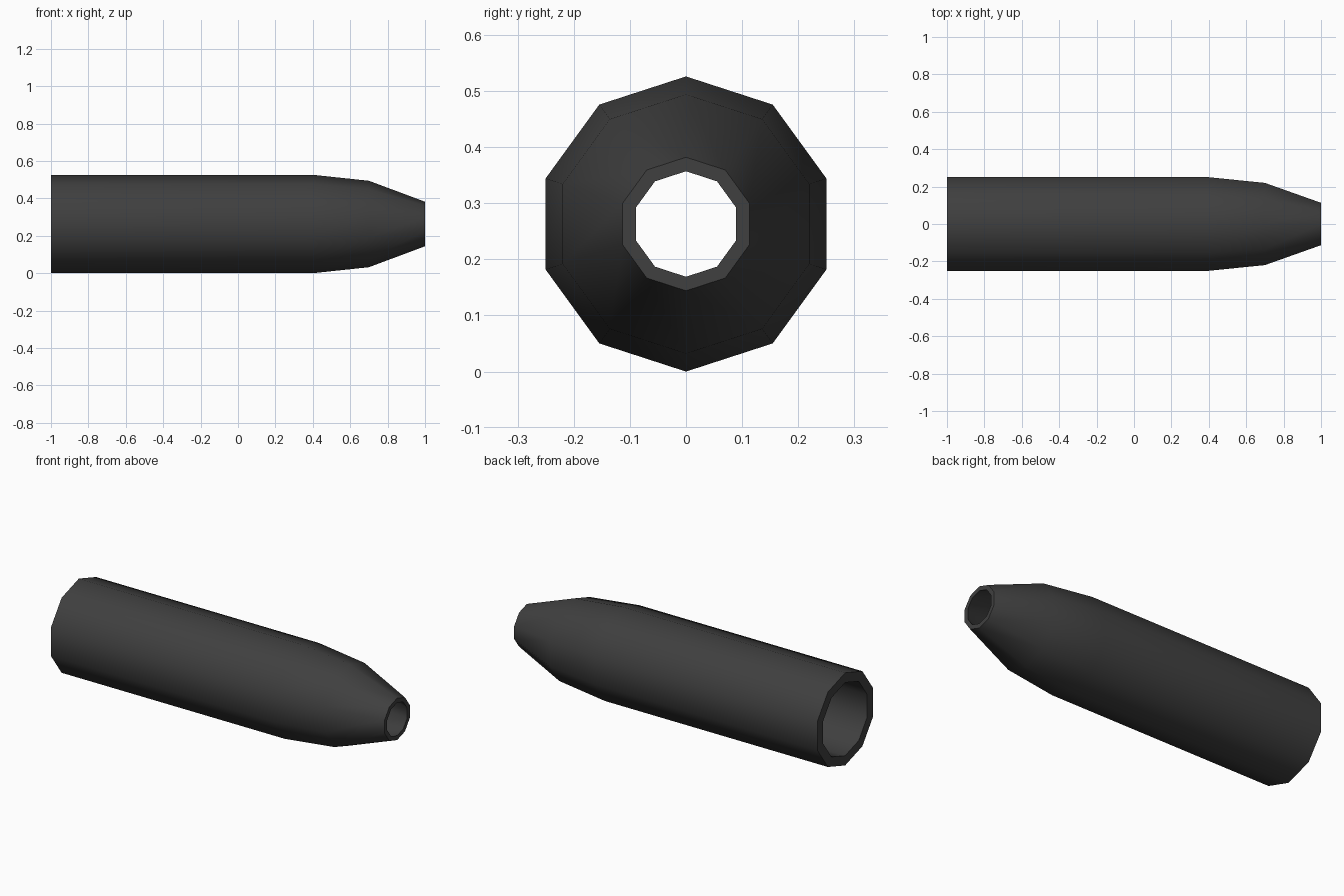
import bpy, bmesh, math

if "Cube" in bpy.data.objects:
    bpy.data.objects.remove(bpy.data.objects["Cube"])

SIDES = 10
CENTRE_Z = 0.263
BORE = 0.79  # inner radius relative to outer radius

# Outer profile: (x, radius)
outer = [(-1.0, 0.263), (0.4, 0.263), (0.7, 0.231), (1.0, 0.119)]
# Closed wall section: along the outside, back along the bore
section = outer + [(x, r * BORE) for x, r in reversed(outer)]

# Tapered hollow sleeve, a ten-sided lathe around x
bm = bmesh.new()
rings = []
for x, r in section:
    ring = []
    for i in range(SIDES):
        a = 2 * math.pi * i / SIDES
        ring.append(bm.verts.new((x, r * math.sin(a), CENTRE_Z + r * math.cos(a))))
    rings.append(ring)
for k, ring in enumerate(rings):
    nxt = rings[(k + 1) % len(rings)]
    for i in range(SIDES):
        j = (i + 1) % SIDES
        bm.faces.new((ring[i], ring[j], nxt[j], nxt[i]))
bmesh.ops.recalc_face_normals(bm, faces=bm.faces)

mesh = bpy.data.meshes.new("tapered_sleeve")
bm.to_mesh(mesh)
bm.free()
sleeve = bpy.data.objects.new("tapered_sleeve", mesh)
bpy.context.collection.objects.link(sleeve)

# Dark grey finish
grey = bpy.data.materials.new("dark grey")
grey.diffuse_color = (0.05, 0.05, 0.05, 1)
grey.use_nodes = True
grey.node_tree.nodes["Principled BSDF"].inputs["Base Color"].default_value = grey.diffuse_color
mesh.materials.append(grey)

# Smooth sides, sharp rims
bpy.context.view_layer.objects.active = sleeve
sleeve.select_set(True)
bpy.ops.object.shade_smooth_by_angle(angle=math.radians(40))
